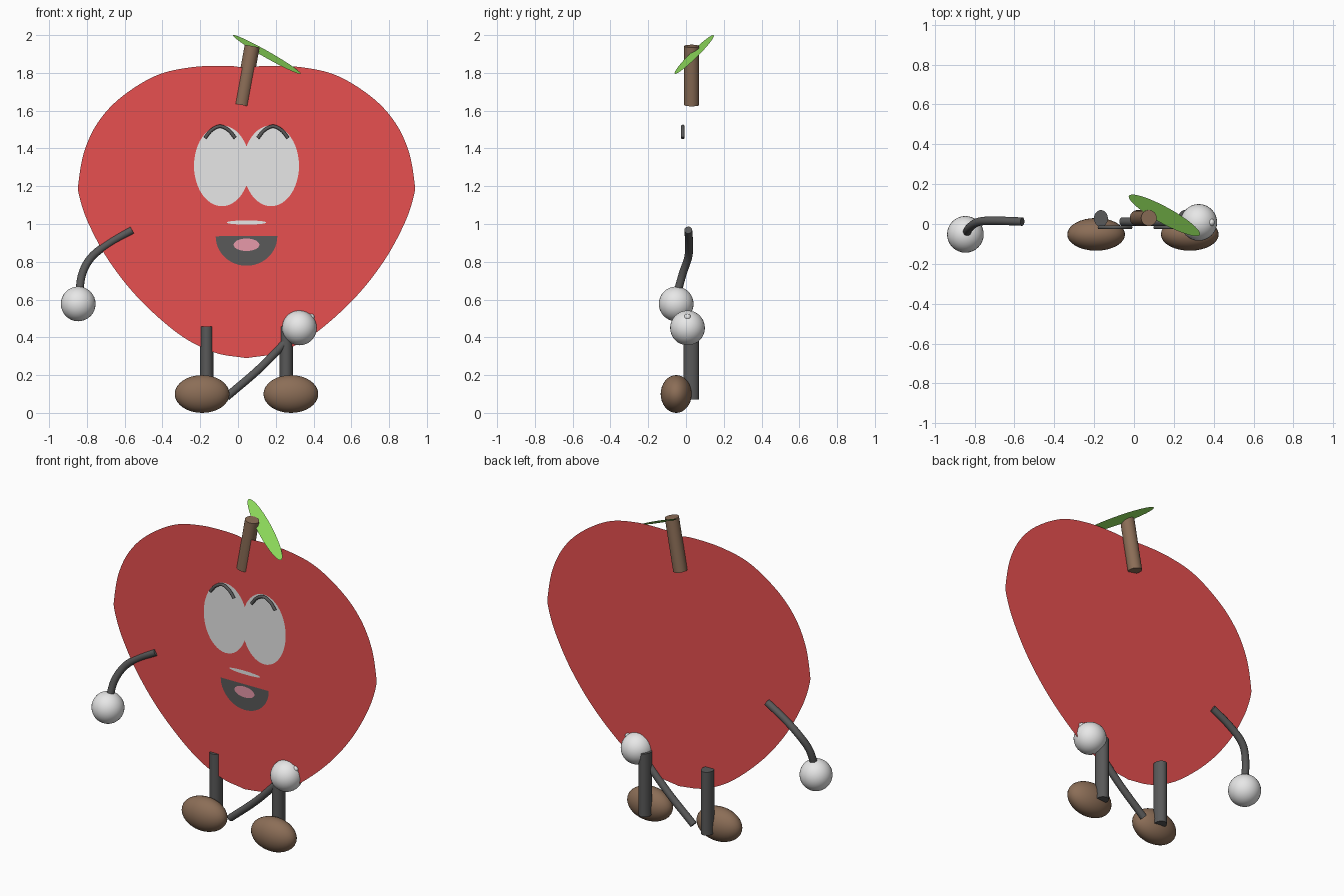
import bpy, bmesh, math
from mathutils import Vector, Matrix

cube = bpy.data.objects.get("Cube")
if cube:
    bpy.data.objects.remove(cube, do_unlink=True)

CX = 0.045  # axis of the flat body


def material(name, r, g, b):
    m = bpy.data.materials.new(name)
    m.use_nodes = True
    m.diffuse_color = (r, g, b, 1)
    node = next(n for n in m.node_tree.nodes if n.type == 'BSDF_PRINCIPLED')
    node.inputs["Base Color"].default_value = (r, g, b, 1)
    return m


RED = material("apple red", 0.8, 0.08, 0.08)
WHITE = material("white", 0.8, 0.8, 0.8)
DARK = material("charcoal", 0.1, 0.1, 0.1)
PINK = material("tongue pink", 0.8, 0.32, 0.4)
BROWN = material("brown", 0.26, 0.155, 0.095)
GREEN = material("leaf green", 0.26, 0.68, 0.1)


def finish(name, bm, mat, smooth=True):
    mesh = bpy.data.meshes.new(name)
    bm.to_mesh(mesh)
    bm.free()
    mesh.materials.append(mat)
    ob = bpy.data.objects.new(name, mesh)
    bpy.context.collection.objects.link(ob)
    if smooth:
        bpy.ops.object.select_all(action='DESELECT')
        ob.select_set(True)
        bpy.context.view_layer.objects.active = ob
        bpy.ops.object.shade_smooth_by_angle(angle=math.radians(40))
    return ob


def plate(name, points, y, mat):
    """Flat face in the xz plane, turned towards the front."""
    bm = bmesh.new()
    face = bm.faces.new([bm.verts.new((x, y, z)) for x, z in points])
    face.normal_update()
    if face.normal.y > 0:
        face.normal_flip()
    return finish(name, bm, mat, False)


def arc(cx, cz, rx, rz, start=0, end=360, n=48):
    steps = n if end - start == 360 else n + 1
    angles = [math.radians(start + (end - start) * i / n) for i in range(steps)]
    return [(cx + rx * math.cos(a), cz + rz * math.sin(a)) for a in angles]


def spline(points, n=8):
    """Smooth path through the points."""
    p = [Vector(q) for q in points]
    p = [2 * p[0] - p[1]] + p + [2 * p[-1] - p[-2]]
    out = []
    for a, b, c, d in zip(p, p[1:], p[2:], p[3:]):
        for i in range(n):
            t = i / n
            out.append(0.5 * (2 * b + (c - a) * t + (2 * a - 5 * b + 4 * c - d) * t ** 2
                              + (3 * b - a - 3 * c + d) * t ** 3))
    return out + [p[-2]]


def ball(name, centre, radii, mat):
    bm = bmesh.new()
    bmesh.ops.create_uvsphere(bm, u_segments=32, v_segments=16, radius=1)
    bmesh.ops.transform(bm, matrix=Matrix.Translation(centre) @ Matrix.Diagonal((*radii, 1)),
                        verts=bm.verts)
    return finish(name, bm, mat)


def rod(name, start, end, rx, ry, mat):
    """Capped straight cylinder between two points."""
    a, b = Vector(start), Vector(end)
    bm = bmesh.new()
    bmesh.ops.create_cone(bm, cap_ends=True, segments=24, radius1=1, radius2=1,
                          depth=(b - a).length)
    tilt = math.atan2(b.x - a.x, b.z - a.z)
    bmesh.ops.transform(bm, matrix=Matrix.Translation((a + b) / 2) @ Matrix.Rotation(tilt, 4, 'Y')
                        @ Matrix.Diagonal((rx, ry, 1, 1)), verts=bm.verts)
    return finish(name, bm, mat)


def tube(name, points, radius, mat, sides=16):
    """Round tube swept along a smooth path."""
    path = spline(points)
    bm = bmesh.new()
    rings = []
    for i, p in enumerate(path):
        t = (path[min(i + 1, len(path) - 1)] - path[max(i - 1, 0)]).normalized()
        u = t.cross(Vector((0, 1, 0))).normalized()
        v = t.cross(u)
        rings.append([bm.verts.new(p + radius * (u * math.cos(a) + v * math.sin(a)))
                      for a in (2 * math.pi * k / sides for k in range(sides))])
    for r, s in zip(rings, rings[1:]):
        for k in range(sides):
            j = (k + 1) % sides
            bm.faces.new((r[k], r[j], s[j], s[k]))
    bm.faces.new(rings[0])
    bm.faces.new(rings[-1])
    bmesh.ops.recalc_face_normals(bm, faces=bm.faces)
    return finish(name, bm, mat)


# Flat body: half outline mirrored about its axis
half = spline([(0, 1.825), (0.1, 1.837), (0.29, 1.83), (0.48, 1.785), (0.665, 1.67),
               (0.785, 1.54), (0.857, 1.39), (0.888, 1.23), (0.886, 1.15), (0.835, 1.0),
               (0.725, 0.8), (0.565, 0.6), (0.355, 0.415), (0.17, 0.32), (0, 0.29)])
outline = [(CX + p.x, p.y) for p in half] + [(CX - p.x, p.y) for p in half[-2:0:-1]]
plate("body", outline, 0.005, RED)

# Face
for side, s in (("right", -1), ("left", 1)):
    plate(side + "_eye", arc(CX + s * 0.13, 1.308, 0.148, 0.214), 0.001, WHITE)
    bx = CX + s * 0.14
    tube(side + "_brow", [(bx - 0.08, -0.017, 1.455), (bx - 0.045, -0.017, 1.497),
                          (bx, -0.017, 1.517), (bx + 0.045, -0.017, 1.497),
                          (bx + 0.08, -0.017, 1.455)], 0.009, DARK)
plate("upper_lip", arc(CX, 1.008, 0.105, 0.011), 0.001, WHITE)
plate("mouth", arc(CX, 0.935, 0.163, 0.156, 180, 361), 0.001, DARK)
plate("tongue", arc(CX, 0.89, 0.068, 0.033), -0.002, PINK)

# Stem and leaf
rod("stem", (0.018, 0.03, 1.63), (0.075, 0.03, 1.942), 0.04, 0.04, BROWN)
tip, end = Vector((-0.025, 0.142, 2.0)), Vector((0.33, -0.055, 1.795))
along = (end - tip) / 2
across = Vector((0.31, -0.4, 0.9)).cross(along).normalized() * 0.042
bm = bmesh.new()
bm.faces.new([bm.verts.new((tip + end) / 2 + along * c + across * s)
              for c, s in arc(0, 0, 1, 1)])
finish("leaf", bm, GREEN, False)

# Legs and feet
for side, leg_x, foot_x in (("right", -0.166, -0.19), ("left", 0.256, 0.28)):
    rod(side + "_leg", (leg_x, 0.028, 0.07), (leg_x, 0.028, 0.458), 0.035, 0.042, DARK)
    ball(side + "_foot", (foot_x, -0.052, 0.1), (0.145, 0.082, 0.1), BROWN)

# Arms and hands
tube("right_arm", [(-0.56, 0.012, 0.968), (-0.68, 0.016, 0.9), (-0.775, 0.012, 0.825),
                   (-0.825, -0.018, 0.735), (-0.842, -0.05, 0.62)], 0.021, DARK)
tube("left_arm", [(-0.06, 0.012, 0.085), (0.12, 0.01, 0.24), (0.3, 0.008, 0.425)], 0.021, DARK)
ball("right_hand", (-0.846, -0.052, 0.577), (0.092,) * 3, WHITE)
ball("left_hand", (0.325, 0.008, 0.45), (0.092,) * 3, WHITE)
for s in (-1, 1):
    ball("left_knuckle", (0.332 + s * 0.055, 0.008, 0.507), (0.018,) * 3, WHITE)
